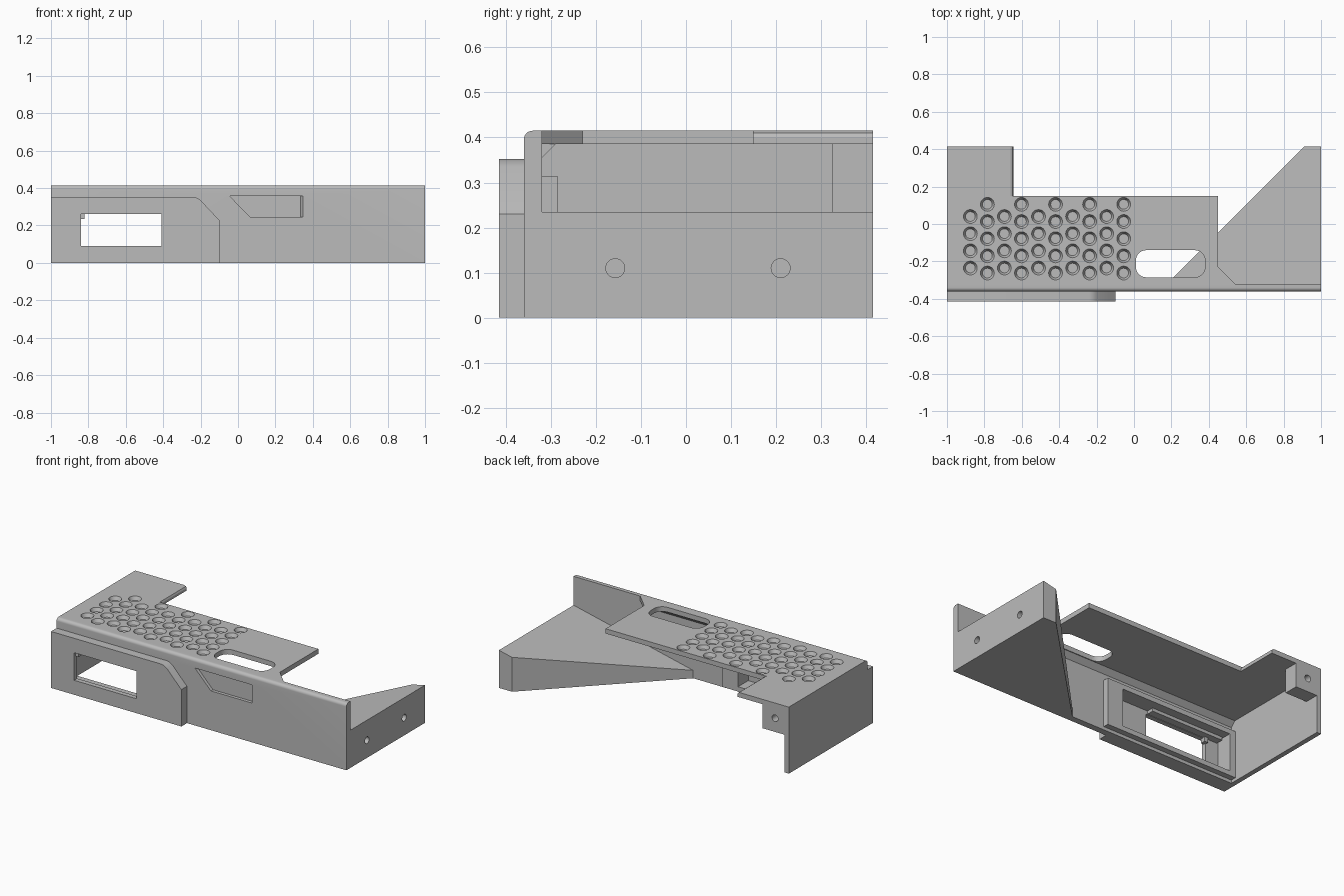
import bpy, bmesh, math
from mathutils import Vector

cube = bpy.data.objects.get("Cube")
if cube:
    bpy.data.objects.remove(cube, do_unlink=True)

GREY = (0.5, 0.5, 0.5, 1)
mat = bpy.data.materials.new("plain grey")
mat.use_nodes = True
mat.diffuse_color = GREY
bsdf = next(n for n in mat.node_tree.nodes if n.type == 'BSDF_PRINCIPLED')
bsdf.inputs["Base Color"].default_value = GREY


def finish(name, bm):
    bmesh.ops.recalc_face_normals(bm, faces=bm.faces)
    mesh = bpy.data.meshes.new(name)
    bm.to_mesh(mesh)
    bm.free()
    mesh.materials.append(mat)
    ob = bpy.data.objects.new(name, mesh)
    bpy.context.collection.objects.link(ob)
    return ob


def place(axis, p, d):
    """Put profile point p at depth d along the given axis."""
    a, b = p
    return {"x": (d, a, b), "y": (a, d, b), "z": (a, b, d)}[axis]


def loft(bm, axis, prof0, d0, prof1, d1):
    lo = [bm.verts.new(place(axis, p, d0)) for p in prof0]
    hi = [bm.verts.new(place(axis, p, d1)) for p in prof1]
    n = len(lo)
    bm.faces.new(lo)
    bm.faces.new(hi[::-1])
    for i in range(n):
        j = (i + 1) % n
        bm.faces.new((lo[i], hi[i], hi[j], lo[j]))


def prism(name, axis, prof, d0, d1, prof1=None):
    bm = bmesh.new()
    loft(bm, axis, prof, d0, prof1 or prof, d1)
    return finish(name, bm)


def rect(a0, a1, b0, b1):
    return [(a0, b0), (a1, b0), (a1, b1), (a0, b1)]


def arc(a, b, r, start, end, steps):
    angles = [math.radians(start + (end - start) * i / steps) for i in range(steps + 1)]
    return [(a + r * math.cos(t), b + r * math.sin(t)) for t in angles]


def circle(a, b, r, n=24):
    return arc(a, b, r, 0, 360 * (n - 1) / n, n - 1)


def cut(cutter, *targets):
    """Subtract the cutter from each target, then discard it."""
    cutter.hide_render = True
    for ob in targets:
        mod = ob.modifiers.new("cut", 'BOOLEAN')
        mod.operation = 'DIFFERENCE'
        mod.solver = 'EXACT'
        mod.object = cutter
        bpy.context.view_layer.update()
        deps = bpy.context.evaluated_depsgraph_get()
        mesh = bpy.data.meshes.new_from_object(ob.evaluated_get(deps))
        ob.modifiers.clear()
        ob.data = mesh
    bpy.data.objects.remove(cutter, do_unlink=True)


# Front wall with rounded top edge
wall = prism("front_wall", "x",
             [(-.36, 0), (-.32, 0), (-.32, .415)] + arc(-.34, .395, .02, 90, 180, 8), -1, 1)

# Side wall and top plate with its rear extension
prism("side_wall", "x", rect(-.33, .415, 0, .4), -1, -.97)
plate = prism("top_plate", "z",
              [(-1, -.33), (.54, -.33), (.54, -.32), (.45, -.23), (.45, .15),
               (-.66, .15), (-.66, .415), (-1, .415)], .385, .415)
prism("plate_edge_strip", "y",
      [(-.66, .385), (-.645, .385), (-.645, .4), (-.65, .41), (-.66, .415)], .15, .415)
prism("inner_corner_fillet", "x", [(-.32, .355), (-.29, .385), (-.32, .385)], -.97, .51)

# Dimples in the plate, in staggered columns
bm = bmesh.new()
for col in range(10):
    x = -.875 + col * .0911
    count, top = (5, .105) if col % 2 else (4, .04)
    for row in range(count):
        y = top - row * .0918
        loft(bm, "z", circle(x, y, .026), .393, circle(x, y, .038), .417)
cut(finish("dimple_cutter", bm), plate)

# Rounded slot through the plate
r = .055
slot = (arc(.38 - r, -.14 - r, r, 0, 90, 8) + arc(.01 + r, -.14 - r, r, 90, 180, 8)
        + arc(.01 + r, -.285 + r, r, 180, 270, 8) + arc(.38 - r, -.285 + r, r, 270, 360, 8))
cut(prism("slot_cutter", "z", slot, .3, .5), plate)

# Raised front housing and inner frame
housing = prism("front_housing", "y",
                [(-1, 0), (-.1, 0), (-.1, .23), (-.12, .25), (-.2, .335), (-.22, .348),
                 (-.24, .352), (-1, .352)], -.415, -.36)
frame = prism("inner_frame", "y", rect(-.97, -.05, .02, .315), -.32, -.285)
cut(prism("pocket_cutter", "y", rect(-.93, -.16, .05, .285), -.385, -.2), housing, wall, frame)
cut(prism("window_cutter", "y", rect(-.84, -.41, .09, .262), -.5, -.35), housing)
prism("window_corner_block", "y", rect(-.845, -.82, .235, .265), -.4, -.37)
prism("frame_rail", "y", rect(-.92, -.42, .265, .285), -.385, -.34)

# Slanted recess in the front wall
cut(prism("recess_cutter", "y",
          [(-.045, .358), (.355, .358), (.355, .245), (.065, .245)], -.37, -.34,
          [(-.045, .358), (.335, .358), (.335, .245), (.065, .245)]), wall)

# Wedge-shaped end bracket with sloping top
bm = bmesh.new()
outline = [(1, -.33), (1, .415), (.91, .415), (.17, -.325), (.17, -.33)]
low = [bm.verts.new((x, y, 0)) for x, y in outline]
high = [bm.verts.new((x, y, .235 - .225 * (1 - x))) for x, y in outline]
bm.faces.new(low)
bm.faces.new(high)
for i in range(len(low)):
    bm.faces.new((low[i - 1], low[i], high[i], high[i - 1]))
wedge = finish("end_bracket", bm)
for y in (-.157, .21):
    cut(prism("hole_cutter", "x", circle(y, .11, .021), .93, 1.1), wedge)

# Rear mounting tab with screw hole
tab = prism("rear_tab", "y", rect(-1, -.82, .235, .4), .325, .415)
cut(prism("hole_cutter", "y", circle(-.905, .32, .021), .35, .5), tab)

# Smooth the rounded edges, keep the corners sharp
bpy.ops.object.select_all(action='DESELECT')
for ob in (wall, plate, housing, wedge, tab):
    ob.select_set(True)
    bpy.context.view_layer.objects.active = ob
bpy.ops.object.shade_smooth_by_angle(angle=math.radians(25))
